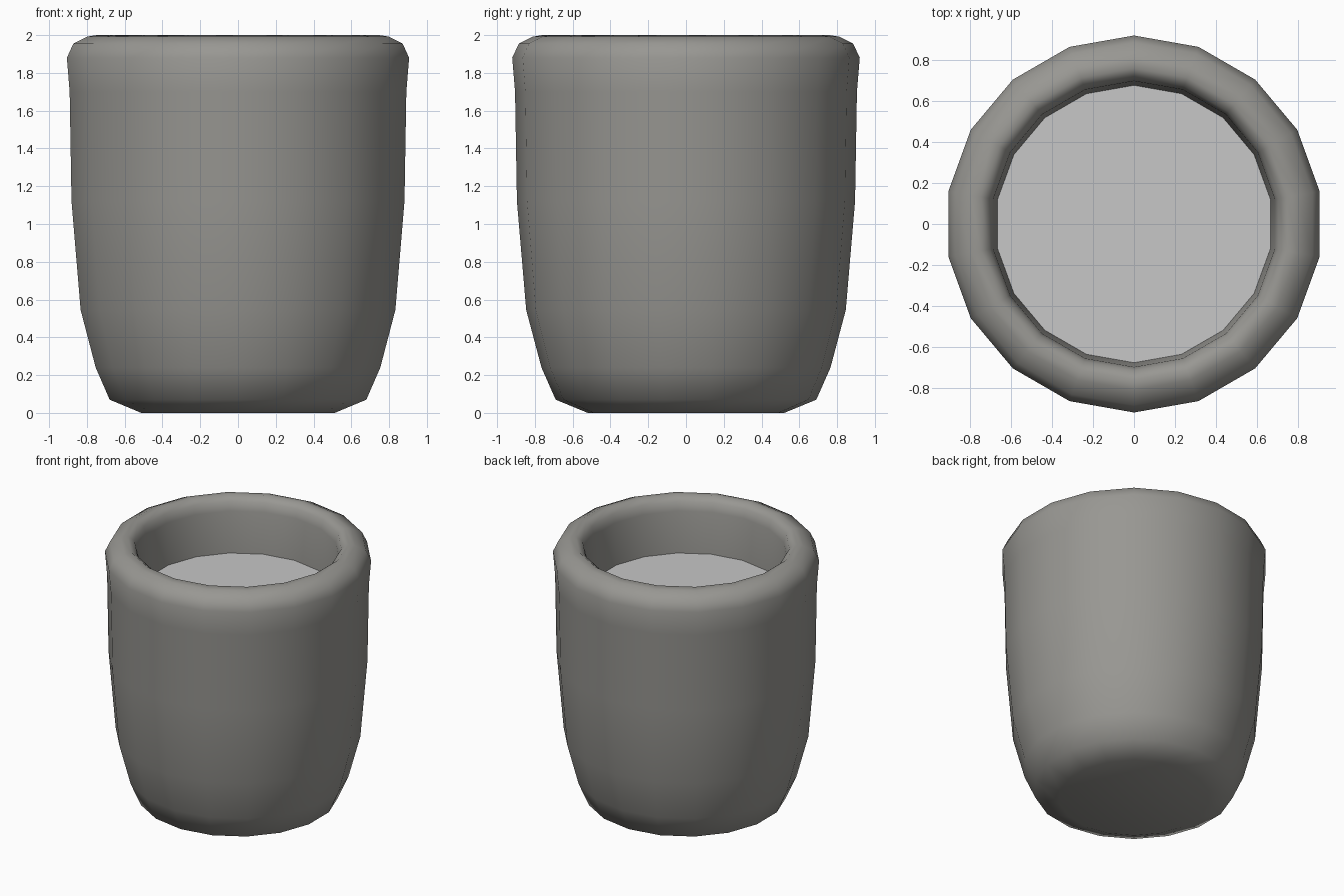
import bpy, bmesh, math

if "Cube" in bpy.data.objects:
    bpy.data.objects.remove(bpy.data.objects["Cube"])

SIDES = 18


def material(name, rgb):
    m = bpy.data.materials.new(name)
    m.diffuse_color = (*rgb, 1.0)
    m.use_nodes = True
    m.node_tree.nodes["Principled BSDF"].inputs["Base Color"].default_value = m.diffuse_color
    return m


def ring(bm, r, z):
    # one corner of each ring points along +y
    return [bm.verts.new((r * math.cos(a), r * math.sin(a), z))
            for a in (math.pi / 2 + i * math.tau / SIDES for i in range(SIDES))]


def finish(bm, name, mat, smooth):
    for f in bm.faces:
        f.smooth = smooth
    me = bpy.data.meshes.new(name)
    bm.to_mesh(me)
    bm.free()
    me.materials.append(mat)
    ob = bpy.data.objects.new(name, me)
    bpy.context.collection.objects.link(ob)
    return ob


stone = material("warm grey stone", (0.315, 0.31, 0.29))
pale = material("pale grey", (0.57, 0.57, 0.57))

# Cup: outer wall, rounded lip, then inner wall and floor (radius, height)
profile = [(0.52, 0), (0.69, 0.07), (0.765, 0.24), (0.846, 0.545),
           (0.895, 1.12), (0.905, 1.70), (0.92, 1.88), (0.885, 1.955),
           (0.81, 1.992), (0.76, 2.0), (0.715, 1.965), (0.698, 1.90),
           (0.677, 1.59), (0.64, 0.6), (0.52, 0.2)]
bm = bmesh.new()
rings = [ring(bm, r, z) for r, z in profile]
for a, b in zip(rings, rings[1:]):
    for i in range(SIDES):
        j = (i + 1) % SIDES
        bm.faces.new((a[i], a[j], b[j], b[i]))
bm.faces.new(rings[0][::-1])
bm.faces.new(rings[-1])
finish(bm, "cup", stone, True)

# Flat fill surface inside the cup
bm = bmesh.new()
bm.faces.new(ring(bm, 0.677, 1.59))
finish(bm, "fill_surface", pale, False)
